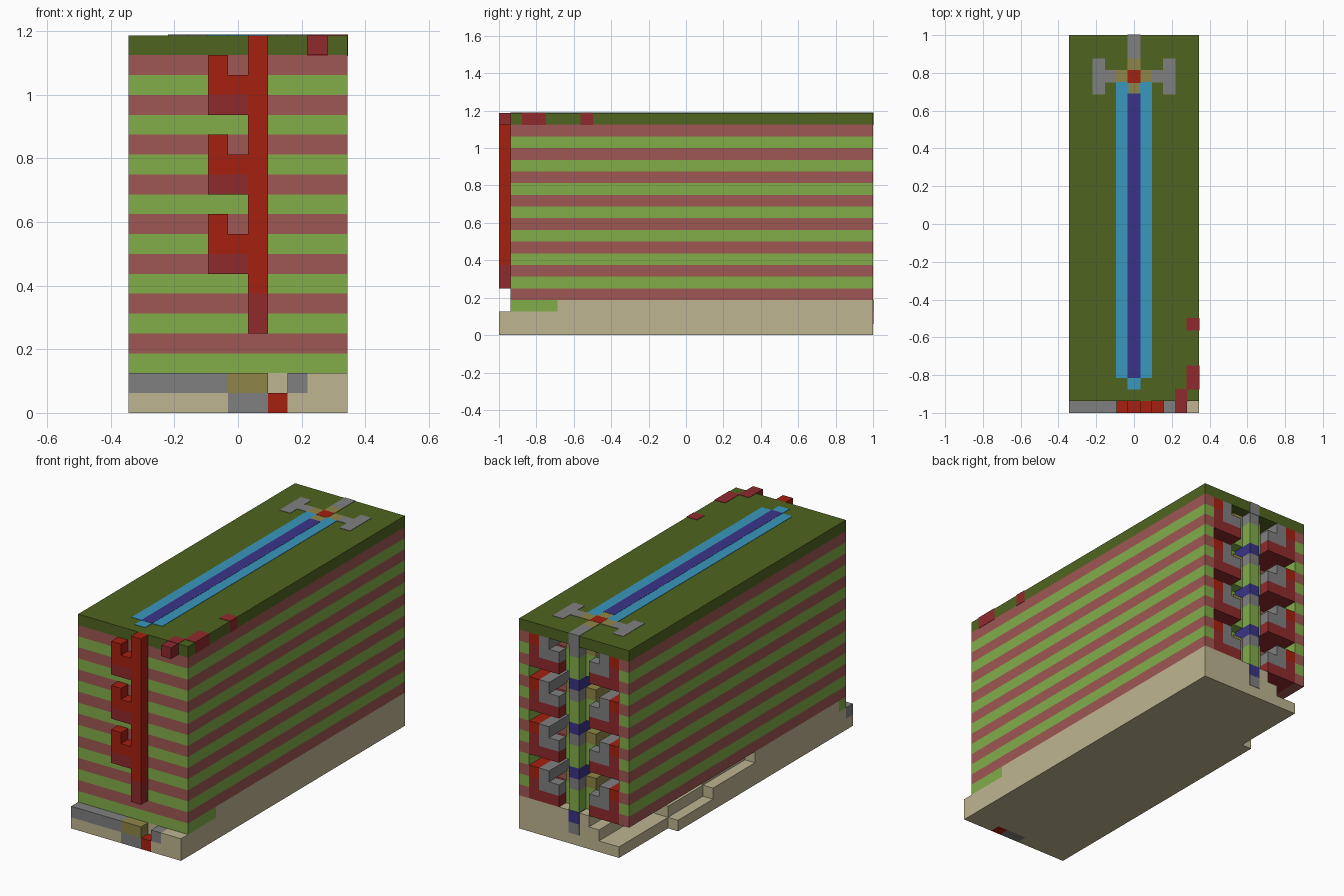
import bpy
import bmesh

if "Cube" in bpy.data.objects:
    bpy.data.objects.remove(bpy.data.objects["Cube"])

U = 1 / 16  # block size


def material(name, hex_colour):
    srgb = [int(hex_colour[i:i + 2], 16) / 255 for i in (0, 2, 4)]
    lin = [c / 12.92 if c < 0.04045 else ((c + 0.055) / 1.055) ** 2.4 for c in srgb]
    m = bpy.data.materials.new(name)
    m.diffuse_color = (*lin, 1)
    m.use_nodes = True
    m.node_tree.nodes["Principled BSDF"].inputs["Base Color"].default_value = (*lin, 1)
    return m


MOSS = material("moss green", "506420")
ROSE = material("dusty rose", "9F5753")
LEAF = material("leaf green", "82AD4A")
TAN = material("tan", "BFB591")
GREY = material("grey", "808080")
SKY = material("sky blue", "3A98BE")
INDIGO = material("indigo", "3A3488")
OLIVE = material("olive", "8F8648")
MAROON = material("maroon", "902A2C")
RED = material("red", "A52010")


def part(name, mat, prisms, grow=0.0):
    """One object from prisms: (outline of block corners, bottom, top)."""
    bm = bmesh.new()
    for outline, z0, z1 in prisms:
        cx = sum(p[0] for p in outline) / len(outline)
        cy = sum(p[1] for p in outline) / len(outline)
        verts = []
        for x, y in outline:
            gx = grow if x > cx else -grow
            gy = grow if y > cy else -grow
            verts.append(bm.verts.new(((x - 5.5) * U + gx, (y - 16) * U + gy, z0 * U - grow)))
        face = bm.faces.new(verts)
        top = bmesh.ops.extrude_face_region(bm, geom=[face])["geom"]
        bmesh.ops.translate(bm, vec=(0, 0, (z1 - z0) * U + 2 * grow),
                            verts=[v for v in top if isinstance(v, bmesh.types.BMVert)])
    bmesh.ops.recalc_face_normals(bm, faces=bm.faces)
    mesh = bpy.data.meshes.new(name)
    bm.to_mesh(mesh)
    bm.free()
    mesh.materials.append(mat)
    ob = bpy.data.objects.new(name, mesh)
    bpy.context.collection.objects.link(ob)
    return ob


def box(x0, x1, y0, y1, z0, z1):
    return ([(x0, y0), (x1, y0), (x1, y1), (x0, y1)], z0, z1)


def both(x0, x1, *rest):
    """A box and its mirror image across the centre plane."""
    return [box(x0, x1, *rest), box(11 - x1, 11 - x0, *rest)]


# Striped body, each layer open at the back for the niches
layer = [(0, 1), (11, 1), (11, 32), (10, 32), (10, 28), (1, 28), (1, 32), (0, 32)]
part("rose_stripes", ROSE, [(layer, z, z + 1) for z in range(3, 18, 2)])
part("green_stripes", LEAF, [(layer, z, z + 1) for z in range(4, 18, 2)])
part("roof", MOSS, [box(0, 11, 1, 32, 18, 19)])

# Stepped base
part("base_bottom", TAN, [([(0, 1), (11, 1), (11, 32), (1, 32), (1, 25), (0, 25)], 0, 1)])
part("base_middle", TAN, [([(0, 1), (11, 1), (11, 32), (3, 32), (3, 25),
                            (1, 25), (1, 20), (0, 20)], 1, 2)])
part("base_top", TAN, [([(0, 2), (6, 2), (6, 5), (11, 5), (11, 32), (4, 32), (4, 25),
                         (2, 25), (2, 20), (1, 20), (1, 14), (0, 14)], 2, 3)])
part("base_green_edge", LEAF, [([(0, 1), (11, 1), (11, 5), (6, 5), (6, 2), (0, 2)], 2, 3)])

# Front step
part("step_tan", TAN, [box(0, 5, 0, 1, 0, 1), box(8, 11, 0, 1, 0, 1), box(9, 11, 0, 1, 1, 2)])
part("step_grey", GREY, [box(5, 7, 0, 1, 0, 1), box(0, 5, 0, 1, 1, 2), box(8, 9, 0, 1, 1, 2)])
part("step_olive", OLIVE, [box(5, 7, 0, 1, 1, 2)])
part("step_red", RED, [box(7, 8, 0, 1, 0, 1)])

# Front post with three arms
part("post_foot", MAROON, [box(6, 7, 0, 1, 4, 6)])
part("post", RED, [box(6, 7, 0, 1, 6, 19)])
arms = (7, 11, 15)
part("arm_undersides", MAROON, [box(4, 6, 0, 1, z, z + 1) for z in arms])
part("arms", RED, [box(4, 6, 0, 1, z + 1, z + 2) for z in arms])
part("arm_tips", RED, [box(4, 5, 0, 1, z + 2, z + 3) for z in arms])

# Maroon spots on the roof rim
part("rim_block", MAROON, [box(9, 10, 0, 1, 18, 19)])
part("rim_spots", MAROON, [box(9, 10, 1, 2, 18, 19), box(10, 11, 2, 4, 18, 19),
                           box(10, 11, 7, 8, 18, 19)], 0.002)

# Sword inlay on the roof
part("blade_edges", SKY, both(4, 5, 3, 28, 18, 19) + [box(5, 6, 2, 3, 18, 19)], 0.002)
part("blade_core", INDIGO, [box(5, 6, 3, 27, 18, 19)], 0.003)
part("guard_olive", OLIVE, both(4, 5, 28, 29, 18, 19)
     + [box(5, 6, 27, 28, 18, 19), box(5, 6, 29, 30, 18, 19)], 0.002)
part("guard_gem", RED, [box(5, 6, 28, 29, 18, 19)], 0.003)
part("guard_grey", GREY, both(3, 4, 28, 29, 18, 19) + both(2, 3, 27, 30, 18, 19), 0.002)
part("grip_grey", GREY, [box(5, 6, 30, 32, 18, 19)], 0.002)

# Back niches: shelves, hooks and a central stack on each level
shelves, hooks, tips, caps = [], [], [], []
green, olive, blue, pale = [], [], [], []
for z in range(3, 18, 4):
    shelves += both(1, 4, 29, 32, z, z + 1) + both(1, 2, 30, 32, z + 1, z + 2)
    tips += both(1, 2, 30, 32, z + 2, z + 3)
    hooks += both(2, 4, 31, 32, z + 1, z + 2) + both(2, 3, 29, 32, z + 2, z + 3)
    green += both(4, 5, 28, 31, z, z + 2)
    pale.append(box(5, 6, 28, 32, z, z + 2))
    olive += both(4, 5, 28, 31, z + 2, z + 3)
    caps.append(box(5, 6, 28, 32, z + 2, z + 3))
    if z < 15:
        blue.append(box(5, 6, 28, 32, z + 3, z + 4))
        green += both(4, 5, 28, 30, z + 3, z + 4)
part("niche_shelves", MAROON, shelves)
part("niche_red_tips", RED, tips)
part("niche_hooks", GREY, hooks)
part("stack_green_sides", LEAF, green)
part("stack_green_core", LEAF, pale)
part("stack_olive_sides", OLIVE, olive)
part("stack_grey_core", GREY, caps)
part("stack_blue_core", INDIGO, blue)

# Foot of the stack, set into the base
part("stack_foot_blue", INDIGO, [box(5, 6, 31, 32, 2, 3)], 0.002)
part("stack_foot_grey", GREY, [box(5, 6, 31, 32, 1, 2)], 0.002)
